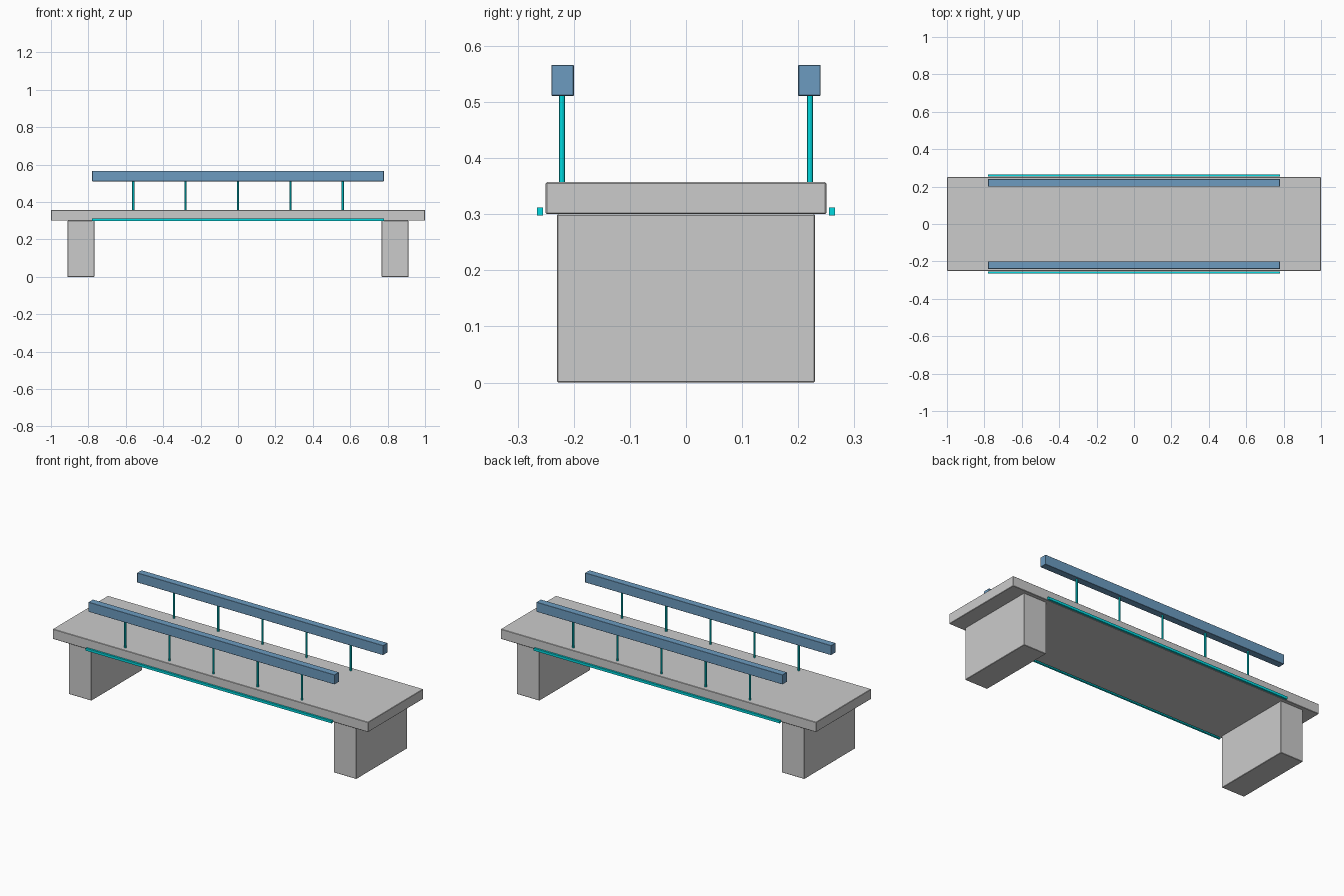
import bpy

if "Cube" in bpy.data.objects:
    bpy.data.objects.remove(bpy.data.objects["Cube"])


def material(name, color):
    m = bpy.data.materials.new(name)
    m.diffuse_color = color
    m.use_nodes = True
    m.node_tree.nodes["Principled BSDF"].inputs["Base Color"].default_value = m.diffuse_color
    return m


BLUE = material("rail_blue", (0.15, 0.33, 0.53, 1))
CYAN = material("glow_cyan", (0.0, 0.70, 0.75, 1))


def box(name, x, y, z, mat=None, bevel=0.0):
    """Box from (min, max) ranges, with an optional small edge bevel."""
    bpy.ops.mesh.primitive_cube_add(
        size=1, location=[(a + b) / 2 for a, b in (x, y, z)])
    ob = bpy.context.object
    ob.name = name
    ob.scale = [b - a for a, b in (x, y, z)]
    bpy.ops.object.transform_apply(location=False, rotation=False, scale=True)
    if mat:
        ob.data.materials.append(mat)
    if bevel:
        mod = ob.modifiers.new("edge_bevel", 'BEVEL')
        mod.width = bevel
        mod.segments = 1
    return ob


# Deck slab
box("deck", (-1, 1), (-0.25, 0.25), (0.30, 0.357), bevel=0.002)

# End piers
for side, x in (("left", -0.84), ("right", 0.84)):
    box(f"{side}_pier", (x - 0.072, x + 0.072), (-0.23, 0.23), (0, 0.30), bevel=0.002)

for side, s in (("front", -1), ("back", 1)):
    # Handrail
    box(f"{side}_handrail", (-0.78, 0.78), (s * 0.22 - 0.02, s * 0.22 + 0.02),
        (0.511, 0.566), BLUE, 0.001)
    # Light strip just off the deck edge
    box(f"{side}_light_strip", (-0.78, 0.78), (s * 0.26 - 0.0055, s * 0.26 + 0.0055),
        (0.298, 0.312), CYAN)
    # Slim posts under the handrail
    for i in range(5):
        bpy.ops.mesh.primitive_cylinder_add(
            vertices=12, radius=0.0056, depth=0.16,
            location=((i - 2) * 0.28, s * 0.221, 0.434))
        post = bpy.context.object
        post.name = f"{side}_post_{i + 1}"
        post.data.materials.append(CYAN)
        bpy.ops.object.shade_smooth_by_angle()
